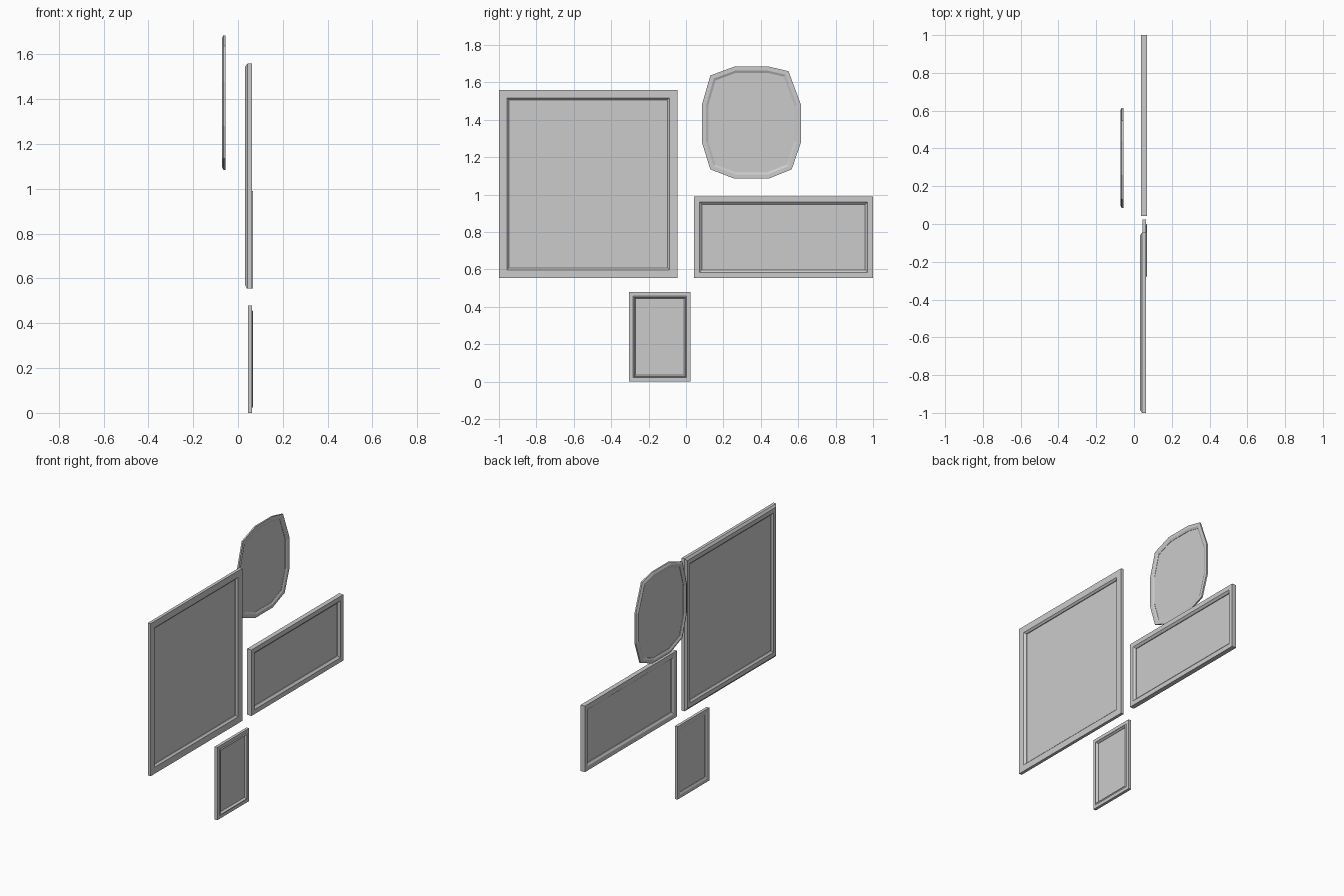
import bpy, bmesh
from mathutils import Vector

if "Cube" in bpy.data.objects:
    bpy.data.objects.remove(bpy.data.objects["Cube"])


def inset_loop(pts, d):
    """Offset a counter-clockwise (y, z) outline inwards with mitred corners."""
    out = []
    n = len(pts)
    for i in range(n):
        p = Vector(pts[i])
        a = (p - Vector(pts[i - 1])).normalized()
        b = (Vector(pts[(i + 1) % n]) - p).normalized()
        na, nb = Vector((-a.y, a.x)), Vector((-b.y, b.x))
        m = (na + nb).normalized()
        out.append(p + m * (d / m.dot(na)))
    return out


def make_object(name, bm):
    bmesh.ops.recalc_face_normals(bm, faces=bm.faces)
    mesh = bpy.data.meshes.new(name)
    bm.to_mesh(mesh)
    bm.free()
    obj = bpy.data.objects.new(name, mesh)
    bpy.context.collection.objects.link(obj)


def picture(name, outline, profile, panel_inset, panel_x):
    # moulding: a closed (inset, x) profile swept round the outline
    bm = bmesh.new()
    loops = [[bm.verts.new((x, p.x, p.y)) for p in inset_loop(outline, d)]
             for d, x in profile]
    n = len(outline)
    for k, cur in enumerate(loops):
        nxt = loops[(k + 1) % len(loops)]
        for i in range(n):
            j = (i + 1) % n
            bm.faces.new((cur[i], cur[j], nxt[j], nxt[i]))
    make_object(name + "_frame", bm)
    # picture panel set into the moulding
    bm = bmesh.new()
    bm.faces.new([bm.verts.new((panel_x, p.x, p.y))
                  for p in inset_loop(outline, panel_inset)])
    make_object(name + "_panel", bm)


def rect(y0, y1, z0, z1):
    return [(y0, z0), (y1, z0), (y1, z1), (y0, z1)]


# large square picture, chamfered outer edge
picture("large_picture", rect(-1.0, -0.045, 0.555, 1.56),
        [(0, 0.063), (0, 0.043), (0.015, 0.032), (0.043, 0.032),
         (0.054, 0.042), (0.054, 0.052), (0.043, 0.063)], 0.054, 0.047)

# wide picture
picture("wide_picture", rect(0.043, 1.0, 0.555, 0.99),
        [(0, 0.068), (0, 0.037), (0.03, 0.037),
         (0.043, 0.046), (0.043, 0.056), (0.03, 0.068)], 0.043, 0.051)

# small portrait picture with a raised inner lip
picture("small_picture", rect(-0.305, 0.025, 0, 0.48),
        [(0, 0.063), (0, 0.044), (0.022, 0.044), (0.035, 0.050),
         (0.035, 0.057), (0.028, 0.068), (0.022, 0.063)], 0.035, 0.053)

# rounded picture with twelve sides
oval = [(0.26, 1.085), (0.44, 1.085), (0.565, 1.135), (0.615, 1.28),
        (0.615, 1.48), (0.548, 1.66), (0.44, 1.685), (0.26, 1.685),
        (0.13, 1.637), (0.085, 1.48), (0.085, 1.28), (0.13, 1.135)]
picture("rounded_picture", oval,
        [(0, -0.055), (0, -0.065), (0.013, -0.072), (0.022, -0.072),
         (0.034, -0.066), (0.034, -0.061), (0.022, -0.055)], 0.034, -0.063)
